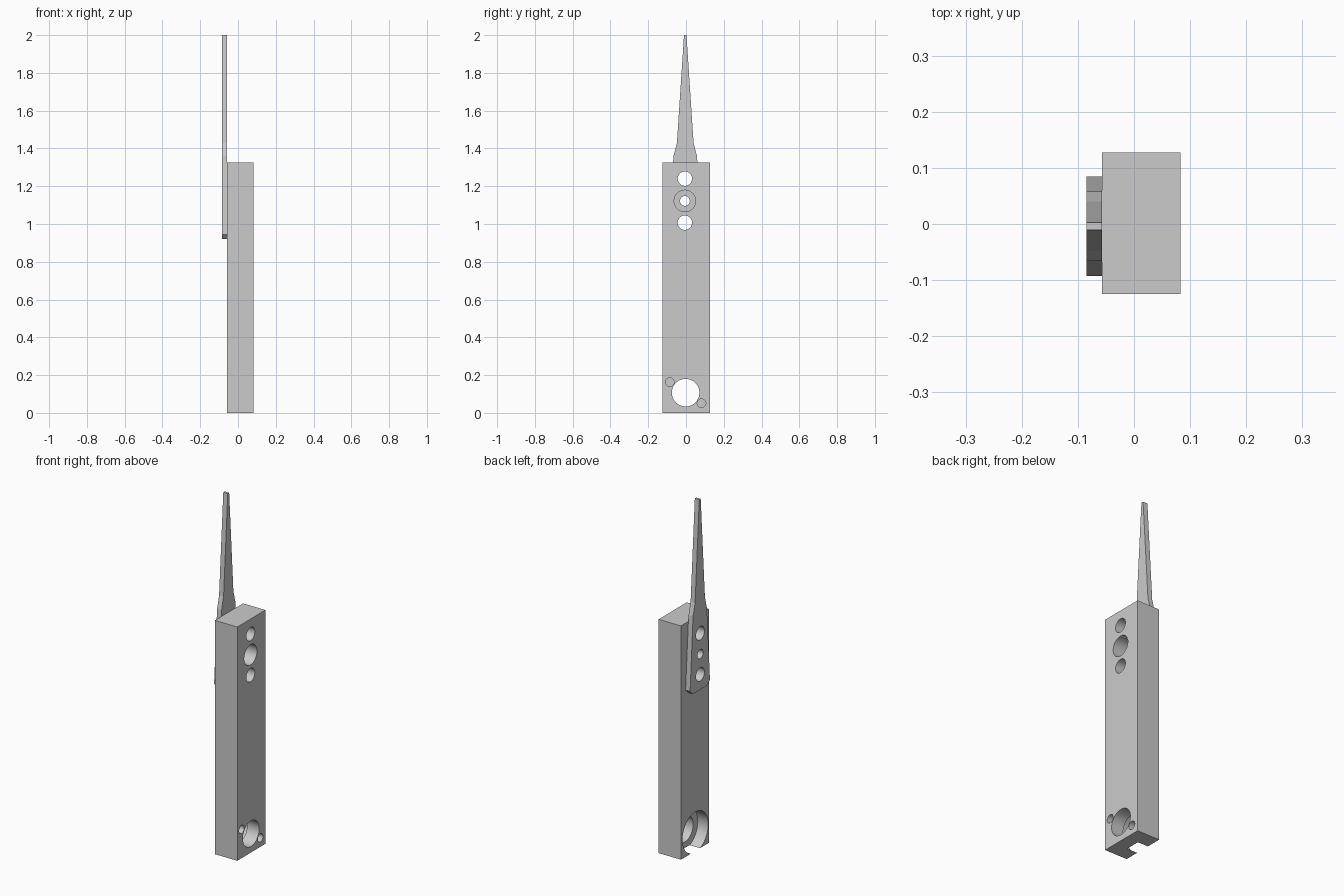
import bpy, bmesh, math
from mathutils import Matrix

cube = bpy.data.objects.get("Cube")
if cube:
    bpy.data.objects.remove(cube, do_unlink=True)

grey = bpy.data.materials.new("light grey")
grey.use_nodes = True
colour = (0.6, 0.6, 0.6, 1)
grey.diffuse_color = colour
grey.node_tree.nodes["Principled BSDF"].inputs["Base Color"].default_value = colour

BACK, MID, FRONT = -0.085, -0.057, 0.083   # blade outside, mounting face, block outside
OVER = 0.05                                # cutter overshoot
HOLE_Y = -0.006


def add_object(name, bm):
    bmesh.ops.recalc_face_normals(bm, faces=bm.faces)
    mesh = bpy.data.meshes.new(name)
    bm.to_mesh(mesh)
    bm.free()
    mesh.materials.append(grey)
    obj = bpy.data.objects.new(name, mesh)
    bpy.context.collection.objects.link(obj)
    return obj


def plate(name, outline, x0, x1):
    """Extrude a (y, z) outline along x."""
    bm = bmesh.new()
    face = bm.faces.new([bm.verts.new((x0, y, z)) for y, z in outline])
    new = bmesh.ops.extrude_face_region(bm, geom=[face])["geom"]
    verts = [v for v in new if isinstance(v, bmesh.types.BMVert)]
    bmesh.ops.translate(bm, verts=verts, vec=(x1 - x0, 0, 0))
    return add_object(name, bm)


def bore(target, y, z, radius, x0, x1):
    """Cut a round hole along x."""
    bm = bmesh.new()
    place = Matrix.Translation(((x0 + x1) / 2, y, z)) @ Matrix.Rotation(math.pi / 2, 4, "Y")
    bmesh.ops.create_cone(bm, cap_ends=True, segments=48, radius1=radius,
                          radius2=radius, depth=x1 - x0, matrix=place)
    cutter = add_object("hole_cutter", bm)
    cutter.hide_render = True
    mod = target.modifiers.new("hole", "BOOLEAN")
    mod.operation, mod.solver, mod.object = "DIFFERENCE", "EXACT", cutter
    bpy.context.view_layer.objects.active = target
    bpy.ops.object.modifier_apply(modifier=mod.name)
    bpy.data.objects.remove(cutter, do_unlink=True)


# Main block
block = plate("block", [(-0.125, 0), (0.127, 0), (0.127, 1.325), (-0.125, 1.325)], MID, FRONT)

# Tapered blade with chamfered foot, mirrored about its centre line
half = [(0.063, 0.92), (0.089, 0.945), (0.062, 1.36), (0.044, 1.43), (0.0065, 2.0)]
outline = [(HOLE_Y + 0.002 + y, z) for y, z in half]
outline += [(HOLE_Y + 0.002 - y, z) for y, z in reversed(half)]
blade = plate("blade", outline, BACK, MID)

# Mounting holes through both parts
for part in (block, blade):
    for z, radius in ((1.24, 0.038), (1.122, 0.026), (1.007, 0.038)):
        bore(part, HOLE_Y, z, radius, BACK - OVER, FRONT + OVER)

# Counterbore of the middle screw
bore(block, HOLE_Y, 1.122, 0.057, FRONT - 0.09, FRONT + OVER)

# Pivot hole with a wide rear recess that breaks out of the bottom
bore(block, -0.002, 0.107, 0.073, MID - OVER, FRONT + OVER)
bore(block, -0.002, 0.107, 0.115, MID - OVER, MID + 0.065)

# Two blind pin holes beside the pivot
for y, z in ((-0.086, 0.163), (0.082, 0.051)):
    bore(block, y, z, 0.023, FRONT - 0.04, FRONT + OVER)

# Smooth hole walls, sharp edges elsewhere
bpy.ops.object.select_all(action="DESELECT")
for part in (block, blade):
    part.select_set(True)
bpy.context.view_layer.objects.active = block
bpy.ops.object.shade_smooth_by_angle(angle=math.radians(30))
# Keep the slight bends of the blade outline crisp
for poly in blade.data.polygons:
    if poly.area > 0.01:
        poly.use_smooth = False
